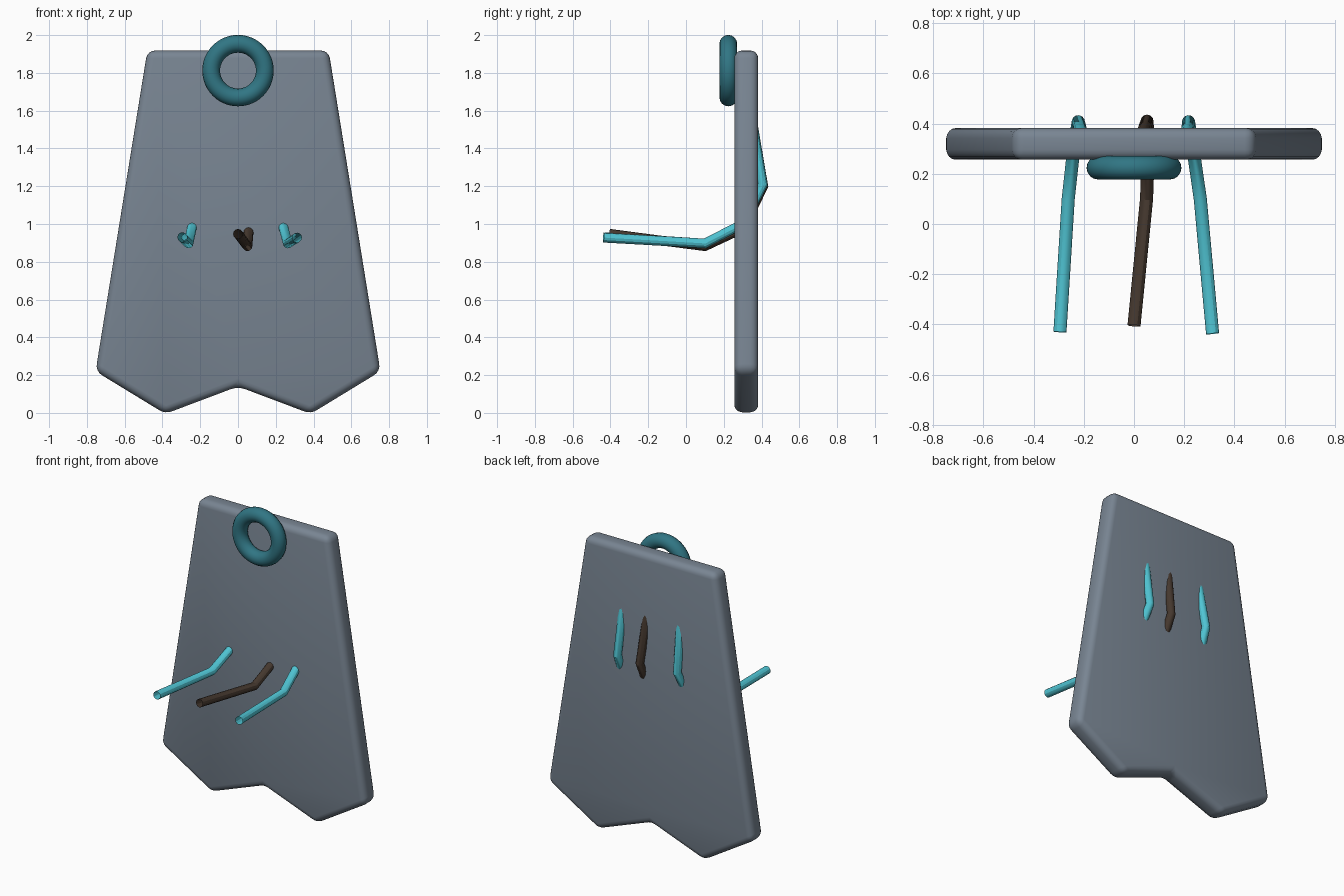
import bpy, bmesh

if "Cube" in bpy.data.objects:
    bpy.data.objects.remove(bpy.data.objects["Cube"])


def material(name, rgb):
    m = bpy.data.materials.new(name)
    m.diffuse_color = (*rgb, 1)
    m.use_nodes = True
    m.node_tree.nodes["Principled BSDF"].inputs["Base Color"].default_value = m.diffuse_color
    return m


slate = material("slate", (0.19, 0.235, 0.29))
teal = material("teal", (0.03, 0.18, 0.23))
cyan = material("cyan", (0.08, 0.56, 0.66))
brown = material("brown", (0.06, 0.04, 0.028))


def activate(ob):
    bpy.ops.object.select_all(action='DESELECT')
    ob.select_set(True)
    bpy.context.view_layer.objects.active = ob


# Back plate: notched outline extruded in y, with rounded edges
half = [(0.48, 1.918), (0.754, 0.22), (0.385, -0.005)]
outline = half + [(0, 0.14)] + [(-x, z) for x, z in reversed(half)]
bm = bmesh.new()
face = bm.faces.new([bm.verts.new((x, 0.256, z)) for x, z in outline])
ext = bmesh.ops.extrude_face_region(bm, geom=[face])
verts = [g for g in ext["geom"] if isinstance(g, bmesh.types.BMVert)]
bmesh.ops.translate(bm, verts=verts, vec=(0, 0.126, 0))
bmesh.ops.recalc_face_normals(bm, faces=bm.faces)
me = bpy.data.meshes.new("back_plate")
bm.to_mesh(me)
bm.free()
plate = bpy.data.objects.new("back_plate", me)
bpy.context.collection.objects.link(plate)
me.materials.append(slate)
bevel = plate.modifiers.new("rounding", 'BEVEL')
bevel.width = 0.04
bevel.segments = 4
activate(plate)
bpy.ops.object.modifier_apply(modifier="rounding")
bpy.ops.object.shade_smooth_by_angle(angle=0.52)

# Hanging ring
bpy.ops.mesh.primitive_torus_add(location=(0, 0.224, 1.812), rotation=(1.570796, 0, 0),
                                 major_radius=0.142, minor_radius=0.047,
                                 major_segments=48, minor_segments=16)
ring = bpy.context.object
ring.name = "hanging_ring"
ring.data.materials.append(teal)
bpy.ops.object.shade_smooth()


# Pegs: open bent tubes passing through the plate
def peg(name, path, mat):
    cu = bpy.data.curves.new(name, 'CURVE')
    cu.dimensions = '3D'
    cu.bevel_depth = 0.026
    cu.bevel_resolution = 4
    sp = cu.splines.new('POLY')
    sp.points.add(len(path) - 1)
    for p, co in zip(sp.points, path):
        p.co = (*co, 1)
    ob = bpy.data.objects.new(name, cu)
    bpy.context.collection.objects.link(ob)
    cu.materials.append(mat)
    activate(ob)
    bpy.ops.object.convert(target='MESH')
    bpy.ops.object.shade_smooth_by_angle(angle=0.52)


peg("left_peg", [(-0.295, -0.43, 0.93), (-0.262, 0.1, 0.897), (-0.24, 0.3, 1.0),
                 (-0.222, 0.408, 1.21), (-0.205, 0.346, 1.57)], cyan)
peg("middle_peg", [(0, -0.405, 0.948), (0.05, 0.1, 0.882), (0.057, 0.3, 0.975),
                   (0.052, 0.41, 1.2), (0.03, 0.346, 1.57)], brown)
peg("right_peg", [(0.313, -0.437, 0.928), (0.264, 0.1, 0.897), (0.235, 0.3, 1.0),
                  (0.217, 0.408, 1.21), (0.21, 0.346, 1.57)], cyan)
